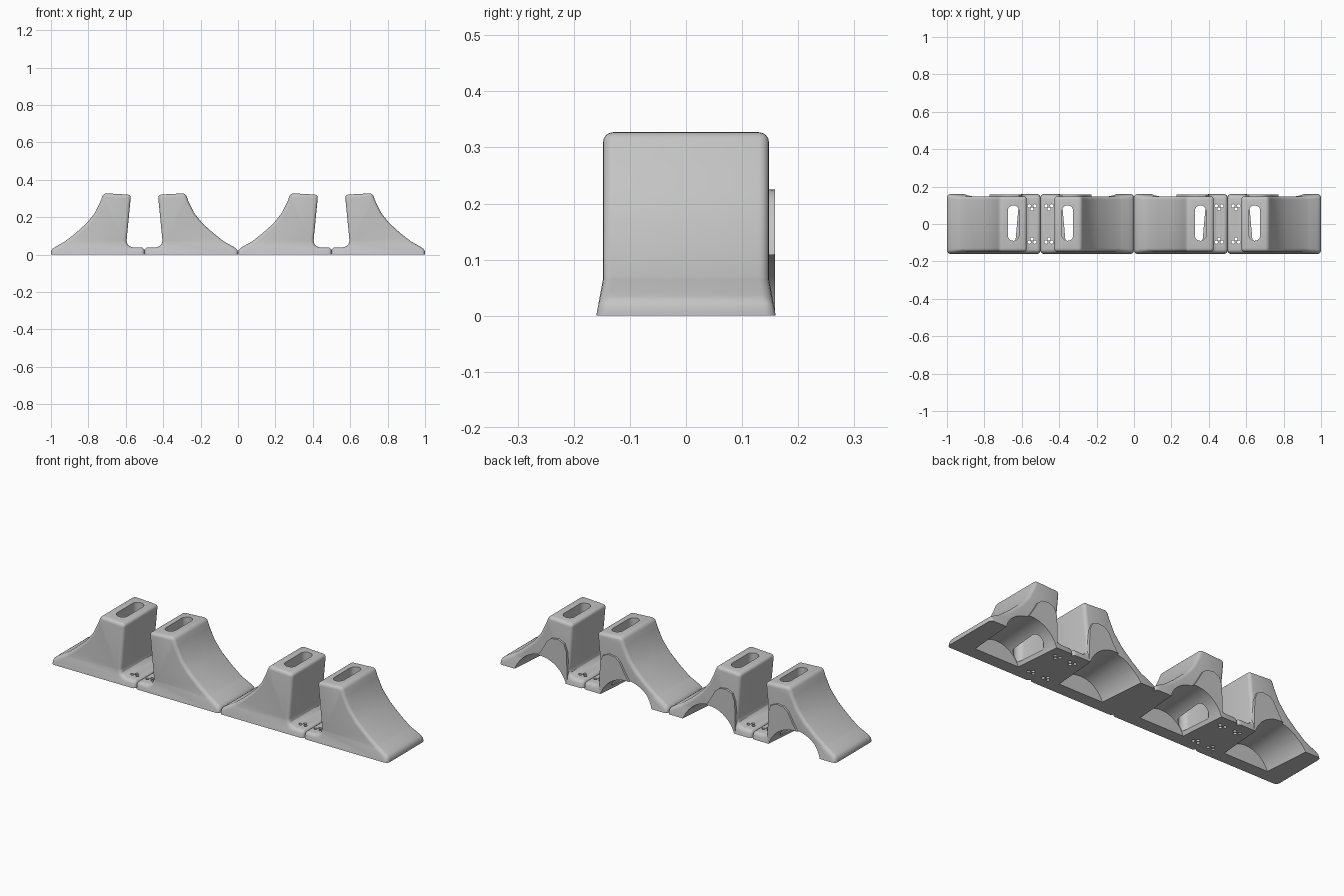
import bpy, bmesh, math
from mathutils import Vector, Matrix

cube = bpy.data.objects.get("Cube")
if cube:
    bpy.data.objects.remove(cube, do_unlink=True)

grey = bpy.data.materials.new("plain_grey")
grey.use_nodes = True
grey.diffuse_color = (0.55, 0.55, 0.55, 1)
grey.node_tree.nodes["Principled BSDF"].inputs["Base Color"].default_value = (0.55, 0.55, 0.55, 1)

JOINT = 0.5      # wedge length, from toe to joint
FLARE = 0.065    # height of the flared skirt


def prism(bm, outline, start, depth):
    """Extrude a closed outline of 3D points along a vector."""
    move = Vector(depth)
    base = [Vector(p) + Vector(start) for p in outline]
    a = [bm.verts.new(p) for p in base]
    b = [bm.verts.new(p + move) for p in base]
    bm.faces.new(a)
    bm.faces.new(b[::-1])
    for i in range(len(a)):
        j = (i + 1) % len(a)
        bm.faces.new((a[i], b[i], b[j], a[j]))
    bmesh.ops.recalc_face_normals(bm, faces=bm.faces)


def make_object(name, bm):
    mesh = bpy.data.meshes.new(name)
    bm.to_mesh(mesh)
    bm.free()
    mesh.materials.append(grey)
    obj = bpy.data.objects.new(name, mesh)
    bpy.context.collection.objects.link(obj)
    return obj


def side_outline(points):
    return [(x - JOINT, 0, z) for x, z in points]


def arc(cx, cy, r, a0, a1, n):
    steps = [math.radians(a0 + (a1 - a0) * i / n) for i in range(n + 1)]
    return [(cx + r * math.cos(t), cy + r * math.sin(t)) for t in steps]


# Ramp body: side profile with rounded rims and corners
bm = bmesh.new()
profile = [(0, 0), (0, .026), (.03, .045), (.075, .07), (.13, .113), (.19, .167),
           (.235, .223), (.265, .285), (.281, .328), (.428, .32),
           (.404, .075), (.409, .054), (.42, .042), (.44, .038),
           (.5, .038), (.5, 0)]
prism(bm, side_outline(profile), (0, -.148, 0), (0, .296, 0))
rims = [e for e in bm.edges
        if max(v.co.z for v in e.verts) > .01 and e.calc_face_angle() > .6]
bmesh.ops.bevel(bm, geom=rims, offset=.018, segments=4, profile=.5,
                affect='EDGES', clamp_overlap=False)
# Flared skirt at the foot
bmesh.ops.bisect_plane(bm, geom=bm.verts[:] + bm.edges[:] + bm.faces[:],
                       plane_co=(0, 0, FLARE), plane_no=(0, 0, 1))
for v in bm.verts:
    if v.co.z < FLARE:
        v.co.y *= 1 + .081 * (1 - v.co.z / FLARE)
body = make_object("ramp_body", bm)

# Raised hood above the rear arch
bm = bmesh.new()
lip_shape = [(.2, 0), (.2, .085), (.235, .115), (.26, .155), (.285, .2),
             (.31, .22), (.35, .225), (.385, .21), (.4, .17), (.403, .08),
             (.403, 0)]
prism(bm, side_outline(lip_shape), (0, .13, 0), (0, .029, 0))
lip = make_object("arch_lip", bm)

# Cutters: tapered rear arch, vertical slot, screw holes
bm = bmesh.new()
bmesh.ops.create_cone(bm, cap_ends=True, segments=48, radius1=.14, radius2=.172,
                      depth=.4,
                      matrix=Matrix.Translation((.245 - JOINT, .108, -.05))
                      @ Matrix.Rotation(-math.pi / 2, 4, 'X'))
arch_cut = make_object("arch_cutter", bm)

bm = bmesh.new()
capsule = arc(.355, .07, .03, 0, 180, 10) + arc(.355, -.06, .03, 180, 360, 10)
prism(bm, [(x - JOINT, y, 0) for x, y in capsule], (0, 0, .02), (0, 0, .6))
slot_cut = make_object("slot_cutter", bm)

bm = bmesh.new()
for side in (-1, 1):
    for hx, hy in ((.44, .097), (.47, .097), (.455, .08)):
        bmesh.ops.create_cone(bm, cap_ends=True, segments=12, radius1=.009,
                              radius2=.009, depth=.3,
                              matrix=Matrix.Translation((hx - JOINT, side * hy, 0)))
hole_cut = make_object("hole_cutter", bm)
cutters = (arch_cut, slot_cut, hole_cut)
for c in cutters:
    c.hide_render = True


def finish(obj, cuts):
    """Cut, mirror over the joint and bake the mesh."""
    for c in cuts:
        mod = obj.modifiers.new("cut", 'BOOLEAN')
        mod.operation = 'DIFFERENCE'
        mod.solver = 'EXACT'
        mod.object = c
    mirror = obj.modifiers.new("mirror", 'MIRROR')
    mirror.use_mirror_merge = False
    bpy.context.view_layer.update()
    graph = bpy.context.evaluated_depsgraph_get()
    mesh = bpy.data.meshes.new_from_object(obj.evaluated_get(graph))
    obj.modifiers.clear()
    obj.data = mesh
    bpy.ops.object.select_all(action='DESELECT')
    obj.select_set(True)
    bpy.context.view_layer.objects.active = obj
    bpy.ops.object.shade_smooth_by_angle(angle=math.radians(32))


finish(body, cutters)
finish(lip, (arch_cut,))
for c in cutters:
    bpy.data.objects.remove(c, do_unlink=True)

# Two identical pairs, side by side
for part, name in ((body, "ramp_pair"), (lip, "arch_lip_pair")):
    part.name = name + "_right"
    twin = part.copy()
    twin.name = name + "_left"
    bpy.context.collection.objects.link(twin)
    part.location.x = -JOINT
    twin.location.x = JOINT
